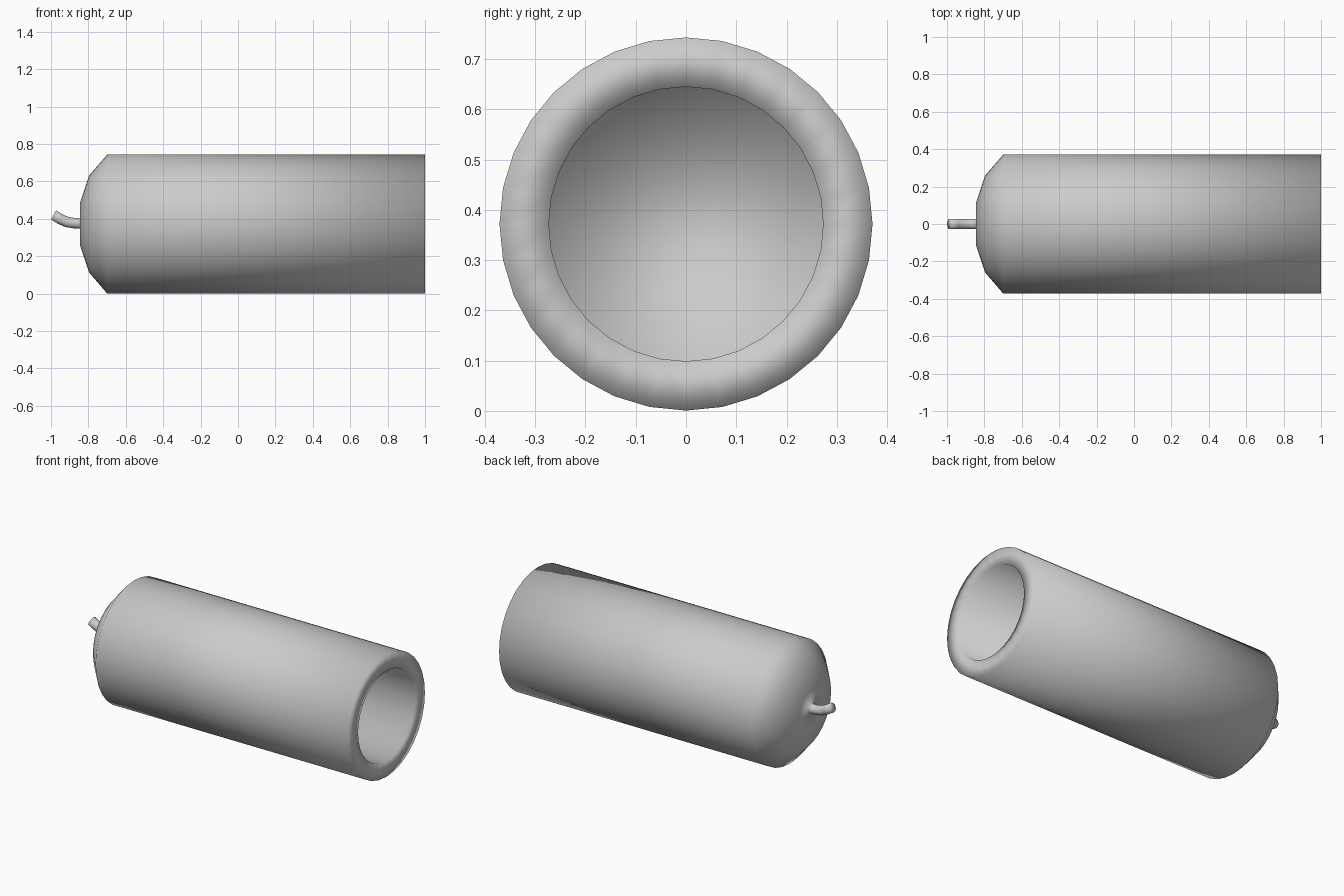
import bpy, bmesh
from math import sin, cos, pi, radians
from mathutils import Vector

if "Cube" in bpy.data.objects:
    bpy.data.objects.remove(bpy.data.objects["Cube"])

SIDES = 32
AXIS_Z = 0.372


def ring(bm, x, z, radius, tilt=0.0):
    """Ring of vertices around the x axis, tilted about y by the given angle."""
    u = Vector((sin(tilt), 0, cos(tilt)))
    v = Vector((0, 1, 0))
    c = Vector((x, 0, z))
    return [bm.verts.new(c + u * radius * cos(2 * pi * i / SIDES)
                         + v * radius * sin(2 * pi * i / SIDES))
            for i in range(SIDES)]


bm = bmesh.new()

# curved fuse, from its tip to its root: x, z, radius, tilt
sections = [
    (-0.986, 0.420, 0.028, 27),
    (-0.950, 0.398, 0.028, 24),
    (-0.915, 0.383, 0.028, 15),
    (-0.880, 0.377, 0.028, 5),
    (-0.845, 0.376, 0.028, 0),
]
# faceted dome end, barrel wall, rim and bore: x, radius
for x, r in [(-0.845, 0.113), (-0.797, 0.258), (-0.70, 0.371),
             (1.0, 0.371), (1.0, 0.273), (-0.55, 0.273)]:
    sections.append((x, AXIS_Z, r, 0))

rings = [ring(bm, x, z, r, radians(t)) for x, z, r, t in sections]
for a, b in zip(rings, rings[1:]):
    for i in range(SIDES):
        j = (i + 1) % SIDES
        bm.faces.new((a[i], a[j], b[j], b[i]))

# fuse tip and bore floor
bm.faces.new(rings[0])
bm.faces.new(rings[-1])
bmesh.ops.recalc_face_normals(bm, faces=bm.faces)
for f in bm.faces:
    f.smooth = True

mesh = bpy.data.meshes.new("barrel_with_fuse")
bm.to_mesh(mesh)
bm.free()
barrel = bpy.data.objects.new("barrel_with_fuse", mesh)
bpy.context.collection.objects.link(barrel)
